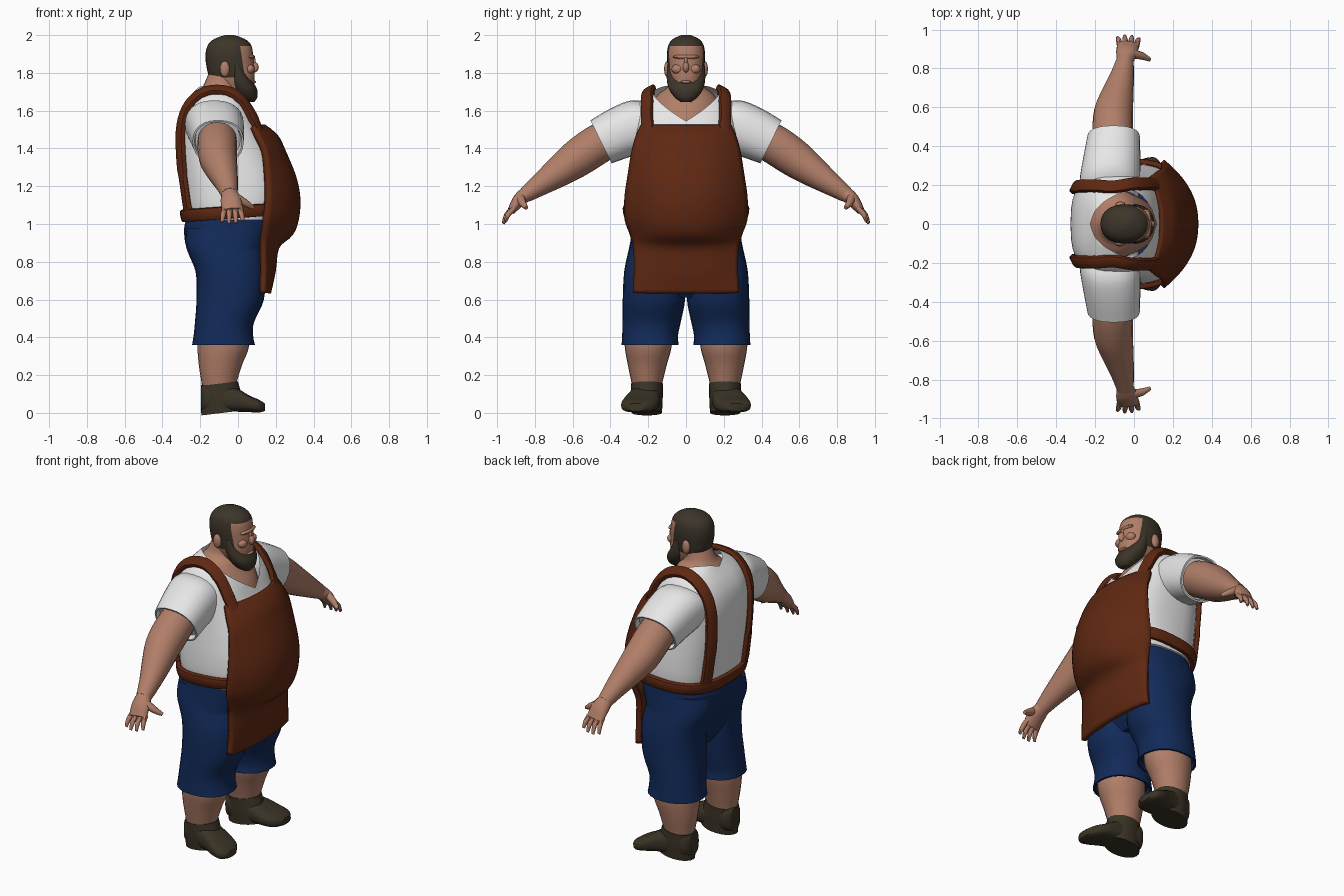
import bpy, bmesh, math
from mathutils import Vector
from mathutils.bvhtree import BVHTree

if "Cube" in bpy.data.objects:
    bpy.data.objects.remove(bpy.data.objects["Cube"])


def material(name, rgb):
    m = bpy.data.materials.new(name)
    m.diffuse_color = (*rgb, 1)
    m.use_nodes = True
    m.node_tree.nodes["Principled BSDF"].inputs["Base Color"].default_value = m.diffuse_color
    return m


SKIN = material("skin", (0.44, 0.21, 0.14))
WHITE = material("white cloth", (0.80, 0.80, 0.80))
BROWN = material("brown leather", (0.115, 0.021, 0.006))
BLUE = material("blue cloth", (0.006, 0.023, 0.10))
HAIR = material("dark hair", (0.045, 0.035, 0.022))
SHOE = material("shoe leather", (0.042, 0.033, 0.019))


def smooth(rows, k=4):
    """Catmull-Rom interpolation of rows of numbers."""
    out, n = [], len(rows)
    for i in range(n - 1):
        p = [rows[max(0, min(n - 1, i + j))] for j in (-1, 0, 1, 2)]
        for s in range(k):
            t = s / k
            out.append([0.5 * (2 * b + (c - a) * t + (2 * a - 5 * b + 4 * c - d) * t * t
                               + (3 * b - a - 3 * c + d) * t ** 3) for a, b, c, d in zip(*p)])
    return out + [list(rows[-1])]


def finish(name, bm, mats, mirror=False):
    bmesh.ops.recalc_face_normals(bm, faces=bm.faces[:])
    me = bpy.data.meshes.new(name)
    bm.to_mesh(me)
    ob = bpy.data.objects.new(name, me)
    bpy.context.collection.objects.link(ob)
    for m in mats:
        me.materials.append(m)
    if mirror:
        mod = ob.modifiers.new("Mirror", 'MIRROR')
        mod.use_axis = (False, True, False)
    return ob


def bridge(bm, rings, cap=True):
    vs = [[bm.verts.new(p) for p in r] for r in rings]
    n = len(vs[0])
    for a, b in zip(vs, vs[1:]):
        for i in range(n):
            bm.faces.new((a[i], a[(i + 1) % n], b[(i + 1) % n], b[i]))
    if cap:
        bm.faces.new(vs[0])
        bm.faces.new(vs[-1])


def superellipse(a, e):
    c, s = math.cos(a), math.sin(a)
    return math.copysign(abs(c) ** (2 / e), c), math.copysign(abs(s) ** (2 / e), s)


def loft_bm(rows, d=None, e=2.0, n=24, k=4, lip=False):
    """rows: (x, y, z, radius_u, radius_v) rings along direction d."""
    rows = smooth(rows, k)
    if lip:  # folded hem with a hollow inside
        x, y, z, u, v = rows[-1]
        step = (Vector(rows[-2][:3]) - Vector((x, y, z))).normalized() * 0.03
        rows.append([x, y, z, u * 0.93, v * 0.93])
        rows.append([x + step.x, y + step.y, z + step.z, u * 0.88, v * 0.88])
    d = Vector(d) if d else Vector(rows[-1][:3]) - Vector(rows[0][:3])
    d.normalize()
    u = Vector((1, 0, 0)) if abs(d.x) < 0.9 else Vector((0, 1, 0))
    u = (u - d * u.dot(d)).normalized()
    v = d.cross(u)
    rings = []
    for r in rows:
        pts = [superellipse(2 * math.pi * i / n, e) for i in range(n)]
        rings.append([Vector(r[:3]) + u * (a * r[3]) + v * (b * r[4]) for a, b in pts])
    bm = bmesh.new()
    bridge(bm, rings)
    return bm


def loft(name, rows, mat, mirror=False, **kw):
    return finish(name, loft_bm(rows, **kw), [mat], mirror)


def upright(rows):
    """(z, x_back, x_front, half_width, centre_y) -> loft rows."""
    return [((r[1] + r[2]) / 2, r[4] if len(r) > 4 else 0, r[0], (r[2] - r[1]) / 2, r[3]) for r in rows]


def cut(bm, co, no):
    bmesh.ops.bisect_plane(bm, geom=bm.verts[:] + bm.edges[:] + bm.faces[:], plane_co=co, plane_no=no)


def ball(name, loc, size, mat, mirror=False):
    bm = bmesh.new()
    bmesh.ops.create_uvsphere(bm, u_segments=12, v_segments=8, radius=1)
    for v in bm.verts:
        v.co = Vector([v.co[i] * size[i] + loc[i] for i in range(3)])
    return finish(name, bm, [mat], mirror)


UP = (0, 0, 1)

# shirt body with a V-shaped neck opening
bm = loft_bm(upright([
    (1.02, -.27, .23, .295), (1.10, -.285, .255, .308), (1.20, -.30, .255, .305), (1.30, -.315, .23, .295),
    (1.40, -.325, .19, .285), (1.50, -.325, .135, .28), (1.58, -.31, .10, .27), (1.64, -.28, .065, .25),
    (1.69, -.24, .03, .205), (1.73, -.205, 0, .12)]), d=UP, e=2.7, n=36)
low, back = Vector((.115, 0, 1.545)), Vector((-.25, 0, 1.72))
planes = []
for s in (1, -1):
    no = (Vector((-.04, s * .165, 1.70)) - low).cross(back - low)
    no = no if no.z > 0 else -no
    cut(bm, low, no)
    planes.append(no)
bm.normal_update()
body_tree = BVHTree.FromBMesh(bm)
opening = [f for f in bm.faces if all((f.calc_center_median() - low).dot(p) > 0 for p in planes)]
bmesh.ops.delete(bm, geom=opening, context='FACES')
finish("shirt_body", bm, [WHITE])

# sleeves
loft("sleeve", [(-.13, .12, 1.52, .15, .13), (-.125, .22, 1.525, .155, .145), (-.115, .33, 1.49, .148, .14),
                (-.105, .45, 1.435, .135, .127)], WHITE, True, d=(0, .85, -.42), e=2.3, lip=True)

# neck and upper chest
loft("neck", upright([(1.50, -.20, .12, .15), (1.58, -.22, .088, .165), (1.64, -.235, .05, .175),
                      (1.69, -.215, .02, .145), (1.73, -.185, .0, .095), (1.80, -.155, .02, .08)]), SKIN, d=UP)

# head, hair coloured by region
bm = loft_bm(upright([
    (1.68, -.05, .06, .05), (1.72, -.09, .078, .075), (1.78, -.15, .088, .092), (1.84, -.168, .085, .098),
    (1.90, -.172, .08, .101), (1.95, -.158, .068, .092), (1.98, -.125, .035, .068), (2.0, -.07, -.02, .025)]),
    d=UP, e=2.2, n=28)
cut(bm, (0, 0, 1.942), (0, 0, 1))
cut(bm, (0, 0, 1.775), (0, 0, 1))
cut(bm, (.025, 0, 1.85), (1, 0, .15))
for f in bm.faces:
    c = f.calc_center_median()
    f.material_index = int(c.z > 1.942 or (c.z > 1.775 and (c.x - .025) + .15 * (c.z - 1.85) < 0))
finish("head", bm, [SKIN, HAIR])
loft("beard", upright([(1.645, .045, .085, .025), (1.67, .0, .102, .06), (1.71, -.03, .102, .088),
                       (1.75, -.045, .08, .10), (1.79, -.045, .055, .102), (1.84, -.04, .03, .099)]),
     HAIR, d=UP, e=2.2)
ball("nose", (.088, 0, 1.83), (.022, .017, .028), SKIN)
ball("nose_bridge", (.08, 0, 1.86), (.014, .010, .03), SKIN)
ball("brow", (.066, 0, 1.885), (.024, .07, .014), SKIN)
ball("cheek", (.062, .045, 1.82), (.026, .032, .026), SKIN, True)
ball("lip", (.082, 0, 1.752), (.014, .03, .008), SKIN)
ball("ear", (-.07, .1, 1.82), (.026, .016, .042), SKIN, True)

# arms, palms, fingers and thumbs
loft("arm", [(-.11, .36, 1.48, .10, .10), (-.11, .47, 1.42, .105, .105), (-.105, .58, 1.345, .10, .10),
             (-.085, .67, 1.28, .083, .083), (-.06, .77, 1.21, .06, .06), (-.045, .85, 1.155, .043, .042)],
     SKIN, True, k=3, n=20)
loft("palm", [(-.048, .83, 1.17, .04, .042), (-.037, .885, 1.125, .055, .035), (-.03, .925, 1.07, .055, .022)],
     SKIN, True, n=16)
for i in range(4):
    x0, x1 = -.072 + .028 * i, -.085 + .037 * i
    reach = (0, .008, .006, -.006)[i]
    loft("finger", [(x0, .91, 1.085, .015, .016), ((x0 + x1) / 2, .945 + reach / 2, 1.05, .014, .014),
                    (x1, .96 + reach, 1.01 - reach, .008, .008)], SKIN, True, n=8, k=2)
loft("thumb", [(-.01, .875, 1.14, .024, .024), (.04, .865, 1.11, .02, .02), (.082, .845, 1.085, .01, .01)],
     SKIN, True, n=10, k=2)

# shorts
loft("shorts_hips", upright([(1.06, -.262, .2, .28), (.98, -.285, .2, .285), (.88, -.275, .165, .298),
                             (.78, -.235, .14, .305), (.68, -.19, .11, .29), (.61, -.15, .06, .22)]),
     BLUE, d=UP, e=2.6, n=32)
loft("shorts_leg", upright([(.98, -.27, .12, .13, .15), (.88, -.275, .13, .145, .155), (.75, -.225, .145, .16, .167),
                            (.60, -.22, .137, .165, .17), (.48, -.228, .085, .154, .182),
                            (.41, -.235, .08, .148, .19), (.36, -.243, .09, .151, .19)]),
     BLUE, True, d=(0, 0, -1), e=2.2, lip=True)

# lower legs
loft("lower_leg", upright([(.50, -.21, .05, .12, .2), (.36, -.215, .06, .125, .2), (.25, -.207, .02, .102, .205),
                           (.14, -.19, -.012, .078, .207), (.06, -.18, -.02, .07, .207)]), SKIN, True, d=UP)

# shoes
loft("shoe", [(-.195, .20, .082, .045, .066), (-.165, .203, .082, .072, .075), (-.08, .212, .078, .08, .07),
              (.0, .226, .066, .088, .06), (.06, .242, .048, .097, .044), (.11, .255, .036, .086, .034),
              (.142, .262, .030, .045, .02)], SHOE, True, d=(1, 0, 0), e=2.8)
loft("shoe_collar", upright([(.0, -.195, .03, .08, .207), (.08, -.197, .02, .085, .208),
                             (.155, -.197, .0, .084, .207)]), SHOE, True, d=(-.12, 0, 1), lip=True)

# apron front: curved sheet over the belly (z, x middle, x edge, half width)
rows = smooth([(1.515, .135, .075, .235), (1.46, .2, .10, .258), (1.38, .24, .135, .28), (1.25, .293, .148, .30),
               (1.14, .315, .15, .315), (1.03, .308, .14, .315), (.95, .278, .13, .288), (.88, .205, .128, .272),
               (.75, .185, .132, .27), (.635, .16, .13, .278)], 4)
bm, N = bmesh.new(), 28
grid = []
for z, xf, xe, hw in rows:
    ss = [2 * i / N - 1 for i in range(N + 1)]
    grid.append([bm.verts.new((xf - (xf - xe) * abs(s) ** 2.3, s * hw, z)) for s in ss])
for a, b in zip(grid, grid[1:]):
    for i in range(N):
        bm.faces.new((a[i], a[i + 1], b[i + 1], b[i]))
apron = finish("apron_front", bm, [BROWN])
mod = apron.modifiers.new("Thickness", 'SOLIDIFY')
mod.thickness, mod.offset = 0.03, 0


def band(name, path, half_width, thick, mirror=False):
    """Flat strap that follows the surface of the shirt."""
    hits = [body_tree.find_nearest(Vector(p))[:2] for p in smooth(path, 4)]
    if hits[len(hits) // 2][1].dot(hits[len(hits) // 2][0] - Vector((-.05, 0, 1.3))) < 0:
        hits = [(p, -n) for p, n in hits]
    rings = []
    for i, (p, n) in enumerate(hits):
        t = (hits[min(i + 1, len(hits) - 1)][0] - hits[max(i - 1, 0)][0]).normalized()
        side = t.cross(n).normalized()
        mid = p + n * thick * 0.7
        pts = [superellipse(math.pi * j / 6, 3.2) for j in range(12)]
        rings.append([mid + side * (a * half_width) + n * (b * thick) for a, b in pts])
    bm = bmesh.new()
    bridge(bm, rings)
    finish(name, bm, [BROWN], mirror)


# apron straps over the shoulders and waist band round the back
band("apron_strap", [(.12, .205, 1.46), (.085, .20, 1.53), (.03, .198, 1.62), (-.04, .193, 1.685), (-.11, .19, 1.71),
                     (-.18, .19, 1.69), (-.25, .19, 1.63), (-.30, .19, 1.52), (-.31, .19, 1.38),
                     (-.30, .19, 1.2), (-.275, .19, 1.07)], .034, .018, True)
belt = []
for i in range(17):
    a = math.radians(55 + 250 * i / 16)
    x, y = superellipse(a, 2.7)
    belt.append((-.01 + .27 * x, .31 * y, 1.065 + .02 * x))
band("apron_waist_band", belt, .034, .018)

# smooth shading with sharp hems
bpy.ops.object.select_all(action='SELECT')
bpy.context.view_layer.objects.active = apron
bpy.ops.object.shade_smooth_by_angle(angle=math.radians(45))
